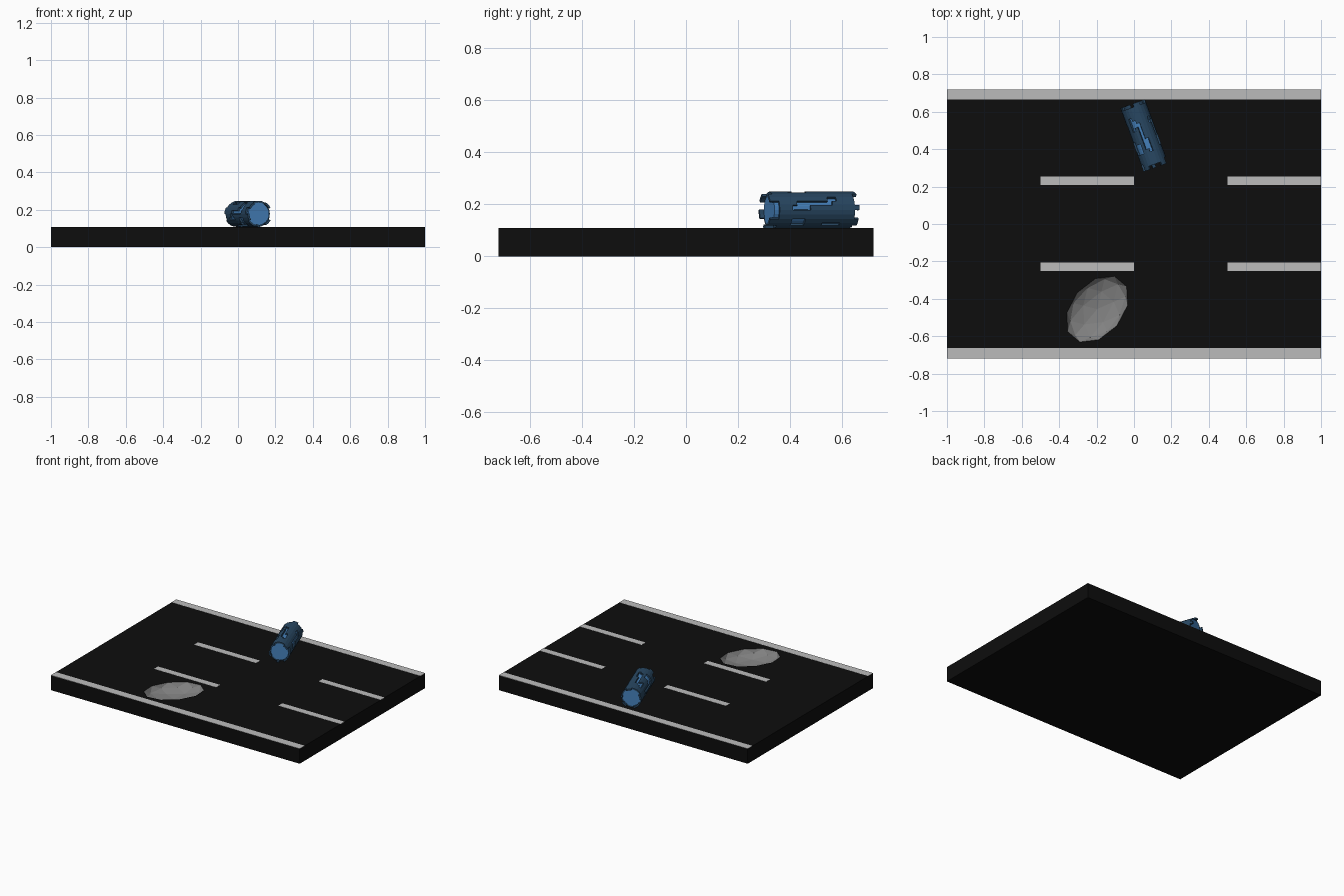
import bpy, bmesh, math
from mathutils import Matrix, Vector

if "Cube" in bpy.data.objects:
    bpy.data.objects.remove(bpy.data.objects["Cube"])

TOP = 0.108


def material(name, rgb):
    m = bpy.data.materials.new(name)
    m.diffuse_color = (*rgb, 1)
    m.use_nodes = True
    m.node_tree.nodes["Principled BSDF"].inputs["Base Color"].default_value = m.diffuse_color
    return m


ASPHALT = material("asphalt", (0.004, 0.004, 0.004))
PAINT = material("paint", (0.5, 0.5, 0.5))
STONE = material("stone", (0.22, 0.22, 0.22))
SHELL = material("dark_blue", (0.022, 0.065, 0.125))
CORE = material("light_blue", (0.06, 0.22, 0.5))


def add_object(name, bm, *mats):
    me = bpy.data.meshes.new(name)
    bmesh.ops.recalc_face_normals(bm, faces=bm.faces)
    bm.to_mesh(me)
    bm.free()
    for m in mats:
        me.materials.append(m)
    ob = bpy.data.objects.new(name, me)
    bpy.context.collection.objects.link(ob)
    return ob


def box(name, lo, hi, *mats):
    lo, hi = Vector(lo), Vector(hi)
    bm = bmesh.new()
    bmesh.ops.create_cube(bm, size=1, matrix=Matrix.Translation((lo + hi) / 2)
                          @ Matrix.Diagonal((*(hi - lo), 1)))
    return add_object(name, bm, *mats)


# Road slab with a faceted pothole cut into it
road = box("road_slab", (-1, -0.72, 0), (1, 0.72, TOP), ASPHALT, STONE)
bm = bmesh.new()
bmesh.ops.create_icosphere(bm, subdivisions=2, radius=1,
    matrix=Matrix.Translation((-0.197, -0.455, TOP))
    @ Matrix.Rotation(math.radians(50), 4, 'Z') @ Matrix.Diagonal((0.204, 0.138, 0.06, 1)))
for f in bm.faces:
    f.material_index = 1
cutter = add_object("pothole_cutter", bm, ASPHALT, STONE)
mod = road.modifiers.new("pothole", 'BOOLEAN')
mod.object, mod.operation, mod.solver = cutter, 'DIFFERENCE', 'EXACT'
bpy.context.view_layer.objects.active = road
bpy.ops.object.modifier_apply(modifier=mod.name)
bpy.data.objects.remove(cutter)

# Painted edge lines and lane dashes
for side, y0, y1 in (("back", 0.665, 0.72), ("front", -0.72, -0.662)):
    box(f"edge_line_{side}", (-1, y0, TOP - 0.002), (1, y1, TOP + 0.001), PAINT)
for side, y in (("back", 0.232), ("front", -0.228)):
    for i, x in enumerate((-0.5, 0.5)):
        box(f"lane_dash_{side}_{i}", (x, y - 0.023, TOP - 0.002),
            (x + 0.5, y + 0.023, TOP + 0.001), PAINT)

# Barrel frame: local +z runs along the barrel to its front end, local x is its right side
R, HALF, SEG, ROWS = 0.07, 0.181, 24, 20
a = math.radians(20)
axis = Vector((math.sin(a), -math.cos(a), 0))
right = Vector((math.cos(a), math.sin(a), 0))
frame = Matrix((right, (0, 0, 1), axis)).transposed().to_4x4()
place = Matrix.Translation((0.055, 0.473, TOP + R)) @ frame

# Barrel core
bm = bmesh.new()
bmesh.ops.create_cone(bm, cap_ends=True, segments=SEG, radius1=0.06, radius2=0.06,
                      depth=0.326, matrix=place)
core = add_object("barrel_core", bm, CORE)

# Cells left out of the shell: (first segment, last segment, first row, last row)
gaps = set()


def gap(s0, s1, r0, r1):
    gaps.update((s % SEG, r) for s in range(s0, s1 + 1) for r in range(r0, r1 + 1))


for s in (1, 6, 11, 16):                      # stepped long slots
    gap(s, s, 6, 13)
    gap(s - 1, s - 1, 11, 14)
    gap(s + 1, s + 1, 5, 6)
for s in (-4, 8, 13):                         # short slots
    gap(s, s, 4, 7)
    gap(s, s + 1, 12, 14)
for s, n, d in ((22, 4, 2), (4, 4, 1), (10, 2, 2), (14, 3, 1), (18, 2, 2)):
    gap(s, s + n - 1, ROWS - d, ROWS - 1)     # front rim notches
for s, n in ((1, 3), (6, 4), (12, 2), (17, 3), (22, 2)):
    gap(s, s + n - 1, 0, 0)                   # back rim notches

# Barrel shell
bm = bmesh.new()
grid = [[bm.verts.new(place @ Vector((R * math.cos(math.tau * s / SEG),
                                      R * math.sin(math.tau * s / SEG),
                                      -HALF + 2 * HALF * r / ROWS)))
         for s in range(SEG)] for r in range(ROWS + 1)]
for r in range(ROWS):
    for s in range(SEG):
        if (s, r) not in gaps:
            t = (s + 1) % SEG
            bm.faces.new((grid[r][s], grid[r][t], grid[r + 1][t], grid[r + 1][s]))
bmesh.ops.delete(bm, geom=[v for v in bm.verts if not v.link_faces], context='VERTS')
shell = add_object("barrel_shell", bm, SHELL)
# keep normals pointing outwards before thickening inwards
centre = place.translation
p = shell.data.polygons[0]
out = p.center - centre
out -= axis * out.dot(axis)
if p.normal.dot(out) < 0:
    shell.data.flip_normals()
mod = shell.modifiers.new("thickness", 'SOLIDIFY')
mod.thickness, mod.offset = 0.011, -1
